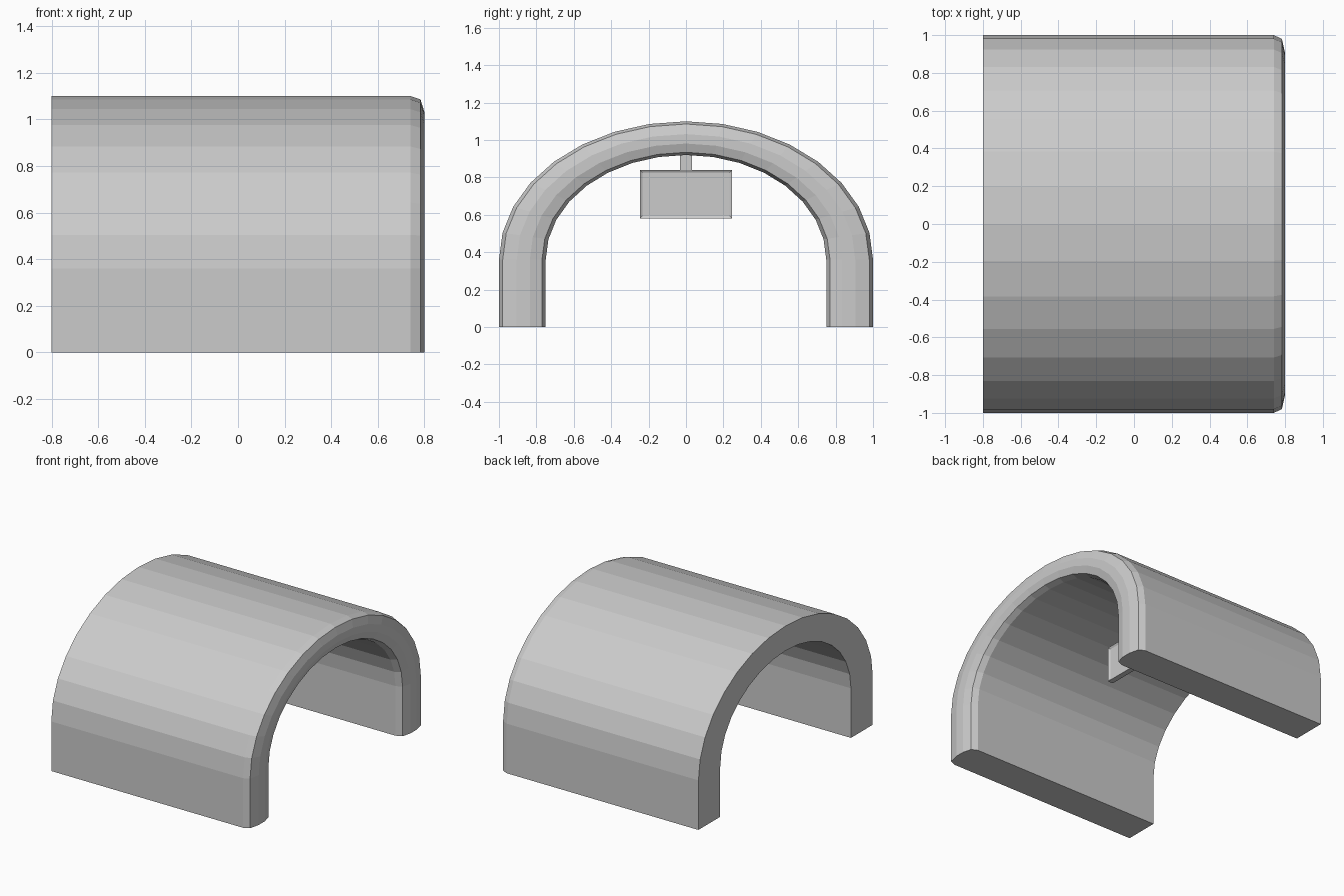
import bpy, bmesh, math

if "Cube" in bpy.data.objects:
    bpy.data.objects.remove(bpy.data.objects["Cube"])

grey = bpy.data.materials.new("light grey")
grey.diffuse_color = (0.6, 0.6, 0.6, 1)
grey.use_nodes = True
grey.node_tree.nodes["Principled BSDF"].inputs["Base Color"].default_value = grey.diffuse_color


def finish(name, bm):
    bmesh.ops.recalc_face_normals(bm, faces=bm.faces)
    mesh = bpy.data.meshes.new(name)
    bm.to_mesh(mesh)
    bm.free()
    mesh.materials.append(grey)
    obj = bpy.data.objects.new(name, mesh)
    bpy.context.collection.objects.link(obj)
    return obj


def box(name, x, y, z):
    """Box from three (min, max) ranges."""
    bm = bmesh.new()
    bmesh.ops.create_cube(bm, size=1)
    for v in bm.verts:
        v.co = [(a + b) / 2 + c * (b - a) for c, (a, b) in zip(v.co, (x, y, z))]
    return finish(name, bm)


# Wall section: (x, depth through wall 0 = outside, 1 = inside), rounded at +x
SECTION = [(-0.8, 0), (0.74, 0), (0.783, 0.08), (0.8, 0.38),
           (0.8, 0.66), (0.783, 0.92), (0.74, 1), (-0.8, 1)]
SPRING = 0.36          # height where straight legs meet the arch
STEPS = 16

# Tunnel arch: sweep the section up one leg, over the half ellipse, down the other
bm = bmesh.new()
path = [(1, 0, 0)]
for i in range(STEPS + 1):
    a = math.pi * i / STEPS
    path.append((math.cos(a), math.sin(a), SPRING))
path.append((-1, 0, 0))
rings = []
for c, s, base in path:
    rings.append([bm.verts.new((x, c * (1 - 0.25 * t), base + s * (0.74 - 0.18 * t)))
                  for x, t in SECTION])
n = len(SECTION)
for r0, r1 in zip(rings, rings[1:]):
    for j in range(n):
        k = (j + 1) % n
        bm.faces.new((r0[j], r0[k], r1[k], r1[j]))
bm.faces.new(rings[0])
bm.faces.new(rings[-1])
finish("tunnel_arch", bm)

# Hanging sign with a recessed panel on both faces
sign = box("hanging_sign", (-0.02, 0.02), (-0.247, 0.247), (0.58, 0.84))
bm = bmesh.new()
bm.from_mesh(sign.data)
bm.faces.ensure_lookup_table()
ends = [f for f in bm.faces if abs(f.normal.x) > 0.9]
bmesh.ops.inset_individual(bm, faces=ends, thickness=0.02, depth=-0.008)
bm.to_mesh(sign.data)
bm.free()

# Short post joining the sign to the crown of the arch
box("sign_post", (-0.02, 0.02), (-0.033, 0.033), (0.84, 0.925))
